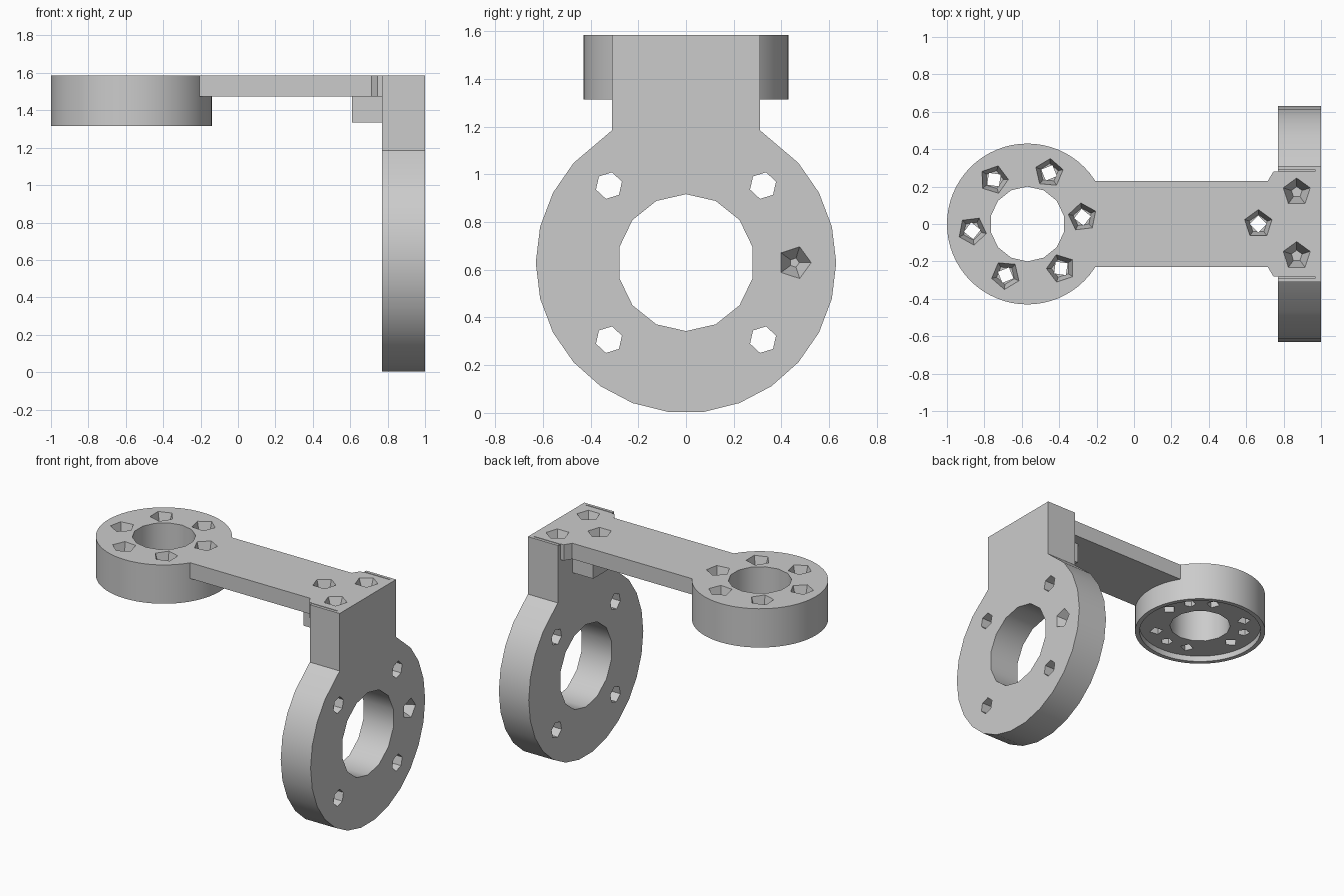
import bpy, bmesh, math
from mathutils import Matrix, Vector

if "Cube" in bpy.data.objects:
    bpy.data.objects.remove(bpy.data.objects["Cube"], do_unlink=True)

grey = bpy.data.materials.new("plain grey")
grey.use_nodes = True
COLOUR = (0.6, 0.6, 0.6, 1)
grey.diffuse_color = COLOUR
grey.node_tree.nodes["Principled BSDF"].inputs["Base Color"].default_value = COLOUR

TOP = 1.585
HUB = Vector((-0.57, 0))
RING_Z = 0.63
PLATE_IN, PLATE_OUT = 0.77, 1.0


def make_object(name, bm):
    bmesh.ops.recalc_face_normals(bm, faces=bm.faces[:])
    mesh = bpy.data.meshes.new(name)
    bm.to_mesh(mesh)
    bm.free()
    mesh.materials.append(grey)
    ob = bpy.data.objects.new(name, mesh)
    bpy.context.collection.objects.link(ob)
    return ob


def prism(name, points, low, high, along_x=False):
    """Extrude a flat outline along z, or a (y, z) outline along x."""
    bm = bmesh.new()
    place = (lambda p: (low, *p)) if along_x else (lambda p: (*p, low))
    face = bm.faces.new([bm.verts.new(place(p)) for p in points])
    ext = bmesh.ops.extrude_face_region(bm, geom=[face])["geom"]
    move = Vector((high - low, 0, 0) if along_x else (0, 0, high - low))
    bmesh.ops.translate(bm, vec=move, verts=[v for v in ext if isinstance(v, bmesh.types.BMVert)])
    return make_object(name, bm)


def circle(cx, cy, radius, sides, turn=0.0):
    steps = [turn + math.tau * i / sides for i in range(sides)]
    return [(cx + radius * math.cos(a), cy + radius * math.sin(a)) for a in steps]


def box(name, x0, x1, y0, y1, z0, z1):
    return prism(name, [(x0, y0), (x1, y0), (x1, y1), (x0, y1)], z0, z1)


def pit(x, y, z, r_mouth, r_end, depth, sides, sideways=False, turn=0.0):
    """Tapered cutter that opens upwards, or towards +x."""
    bm = bmesh.new()
    bmesh.ops.create_cone(bm, cap_ends=True, segments=sides, radius1=r_end,
                          radius2=r_mouth, depth=depth)
    tilt = Matrix.Rotation(math.pi / 2, 4, 'Y') if sideways else Matrix()
    shift = Matrix.Translation((0, 0, 0.01 - depth / 2))
    spin = Matrix.Rotation(turn, 4, 'Z')
    bm.transform(Matrix.Translation((x, y, z)) @ tilt @ shift @ spin)
    return make_object("cutter", bm)


def cut(ob, cutters):
    for c in cutters:
        c.hide_render = True
        mod = ob.modifiers.new("cut", 'BOOLEAN')
        mod.operation, mod.solver, mod.object = 'DIFFERENCE', 'EXACT', c
    bpy.context.view_layer.update()
    graph = bpy.context.evaluated_depsgraph_get()
    mesh = bpy.data.meshes.new_from_object(ob.evaluated_get(graph))
    ob.modifiers.clear()
    ob.data = mesh
    for c in cutters:
        bpy.data.objects.remove(c, do_unlink=True)


def screw_hole(x, y, turn=0.0):
    """Countersunk mouth with a narrow square bore."""
    return [pit(x, y, TOP, 0.08, 0.05, 0.1, 5, turn=turn),
            prism("cutter", circle(x, y, 0.045, 4, turn), 1.2, TOP)]


# Upright ring plate with a neck
step = math.tau / 26
outline = [(RING_Z * math.cos(i * step), RING_Z + RING_Z * math.sin(i * step))
           for i in range(-16, 4)]
outline = [(0.31, TOP), (-0.31, TOP), (-0.31, 1.185)] + outline + [(0.31, 1.185)]
outline = [p for i, p in enumerate(outline)]
plate = prism("ring_plate", outline, PLATE_IN, PLATE_OUT, True)
cuts = [prism("cutter", circle(0, RING_Z, 0.287, 14, math.pi / 2), 0.7, 1.1, True)]
for sy in (-1, 1):
    for sz in (-1, 1):
        cuts.append(prism("cutter", circle(sy * 0.323, RING_Z + sz * 0.323, 0.057, 6, 0.3),
                          0.7, 1.1, True))
    cuts.append(pit(0.87, sy * 0.17, TOP, 0.08, 0.03, 0.12, 5))
    cuts.append(box("cutter", 0.76, 0.97, sy * 0.287 - 0.003, sy * 0.287 + 0.003,
                    TOP - 0.01, TOP + 0.1))
cuts.append(pit(PLATE_OUT, 0.455, RING_Z, 0.075, 0.02, 0.11, 5, sideways=True))
cut(plate, cuts)

# Flat arm that flares where it meets the plate, ending at the disc wall
half = [(-0.4, 0.23), (0.715, 0.23), (0.745, 0.28), (PLATE_IN, 0.28)]
arm = prism("arm", [(x, -y) for x, y in half] + half[::-1], 1.475, TOP)
cut(arm, [prism("cutter", circle(*HUB, 0.43, 64), 1.2, 1.8)] + screw_hole(0.665, 0))

# Block under the arm
block = box("support_block", 0.61, PLATE_IN, -0.15, 0.15, 1.335, 1.475)
cut(block, [prism("cutter", circle(0.665, 0, 0.045, 4), 1.2, 1.7)])

# Round end disc with a recessed underside
disc = prism("end_disc", circle(*HUB, 0.43, 64), 1.315, TOP)
cuts = [prism("cutter", circle(*HUB, 0.4, 64), 1.2, 1.355),
        prism("cutter", circle(*HUB, 0.2, 14, math.pi / 14), 1.2, 1.8)]
for i in range(6):
    a = math.radians(7 + 60 * i)
    cuts += screw_hole(HUB.x + 0.297 * math.cos(a), 0.297 * math.sin(a), a)
for i in range(3):
    a = math.radians(37 + 120 * i)
    cuts.append(prism("cutter", circle(HUB.x + 0.3 * math.cos(a), 0.3 * math.sin(a), 0.04, 5),
                      1.3, 1.44))
cut(disc, cuts)

# Smooth the curved walls, keep edges sharp
for ob in (plate, arm, block, disc):
    bpy.ops.object.select_all(action='DESELECT')
    ob.select_set(True)
    bpy.context.view_layer.objects.active = ob
    bpy.ops.object.shade_smooth_by_angle(angle=math.radians(30))
